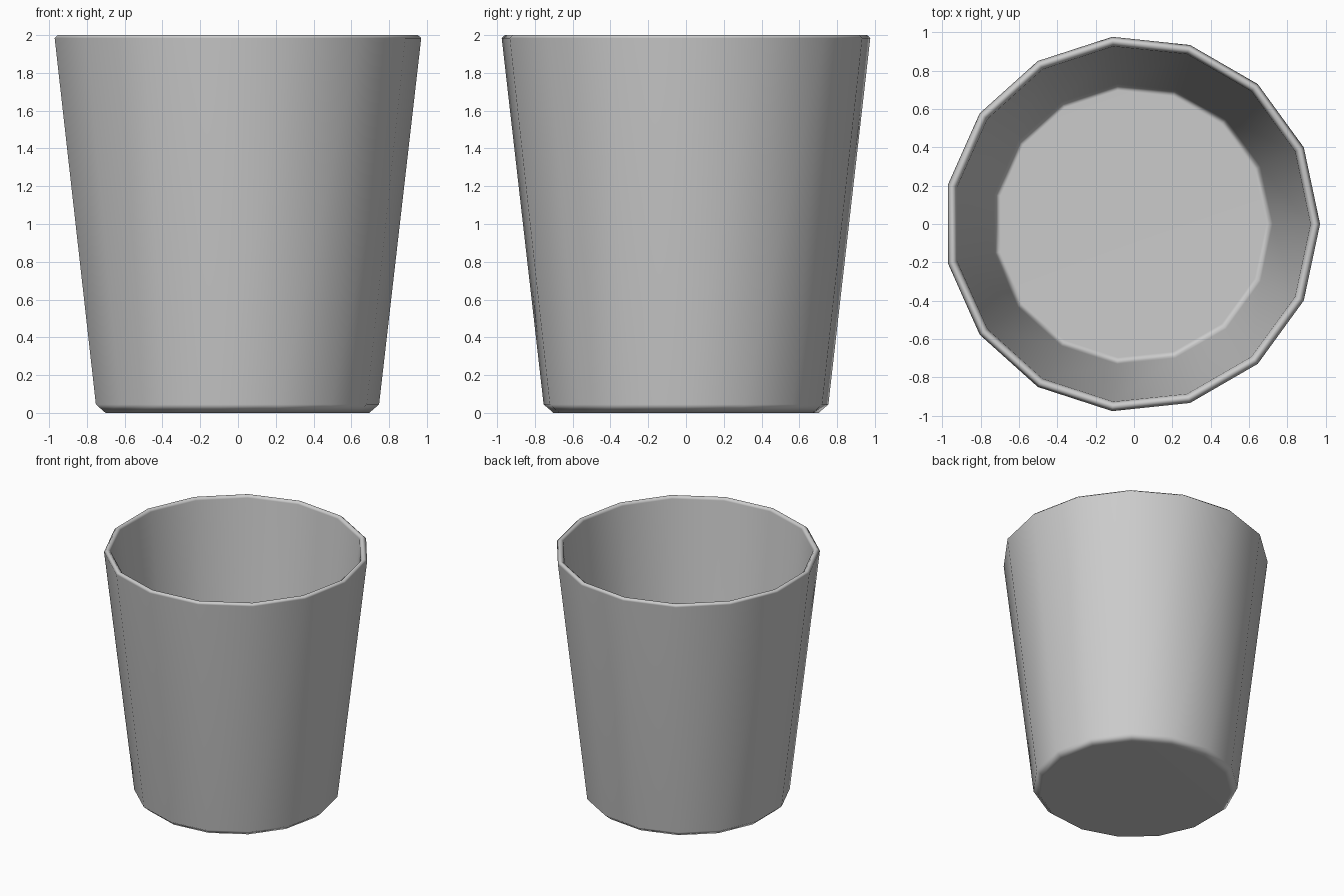
import bpy, bmesh, math

if "Cube" in bpy.data.objects:
    bpy.data.objects.remove(bpy.data.objects["Cube"])

SIDES = 15
CENTRE_X = -0.011  # odd side count: shift so the bounds are centred

# Profile (radius, height): base, outer wall, soft rim, inner wall, floor
profile = [
    (0.706, 0.0), (0.758, 0.045),
    (0.981, 1.984), (0.964, 2.0), (0.948, 2.0), (0.931, 1.984),
    (0.734, 0.15), (0.70, 0.115),
]

bm = bmesh.new()
rings = []
for r, z in profile:
    ring = []
    for i in range(SIDES):
        a = 2 * math.pi * i / SIDES
        ring.append(bm.verts.new((CENTRE_X + r * math.cos(a), r * math.sin(a), z)))
    rings.append(ring)

# Walls between neighbouring rings
for low, high in zip(rings, rings[1:]):
    for i in range(SIDES):
        j = (i + 1) % SIDES
        bm.faces.new((low[i], low[j], high[j], high[i]))

# Underside and inside floor
bm.faces.new(rings[0][::-1])
bm.faces.new(rings[-1])
bmesh.ops.recalc_face_normals(bm, faces=bm.faces[:])

mesh = bpy.data.meshes.new("cup")
bm.to_mesh(mesh)
bm.free()
cup = bpy.data.objects.new("cup", mesh)
bpy.context.collection.objects.link(cup)

# Smooth shading with large faces kept even
bpy.context.view_layer.objects.active = cup
cup.select_set(True)
bpy.ops.object.shade_smooth_by_angle(angle=math.radians(60))
weighted = cup.modifiers.new("even_shading", 'WEIGHTED_NORMAL')
weighted.keep_sharp = True
